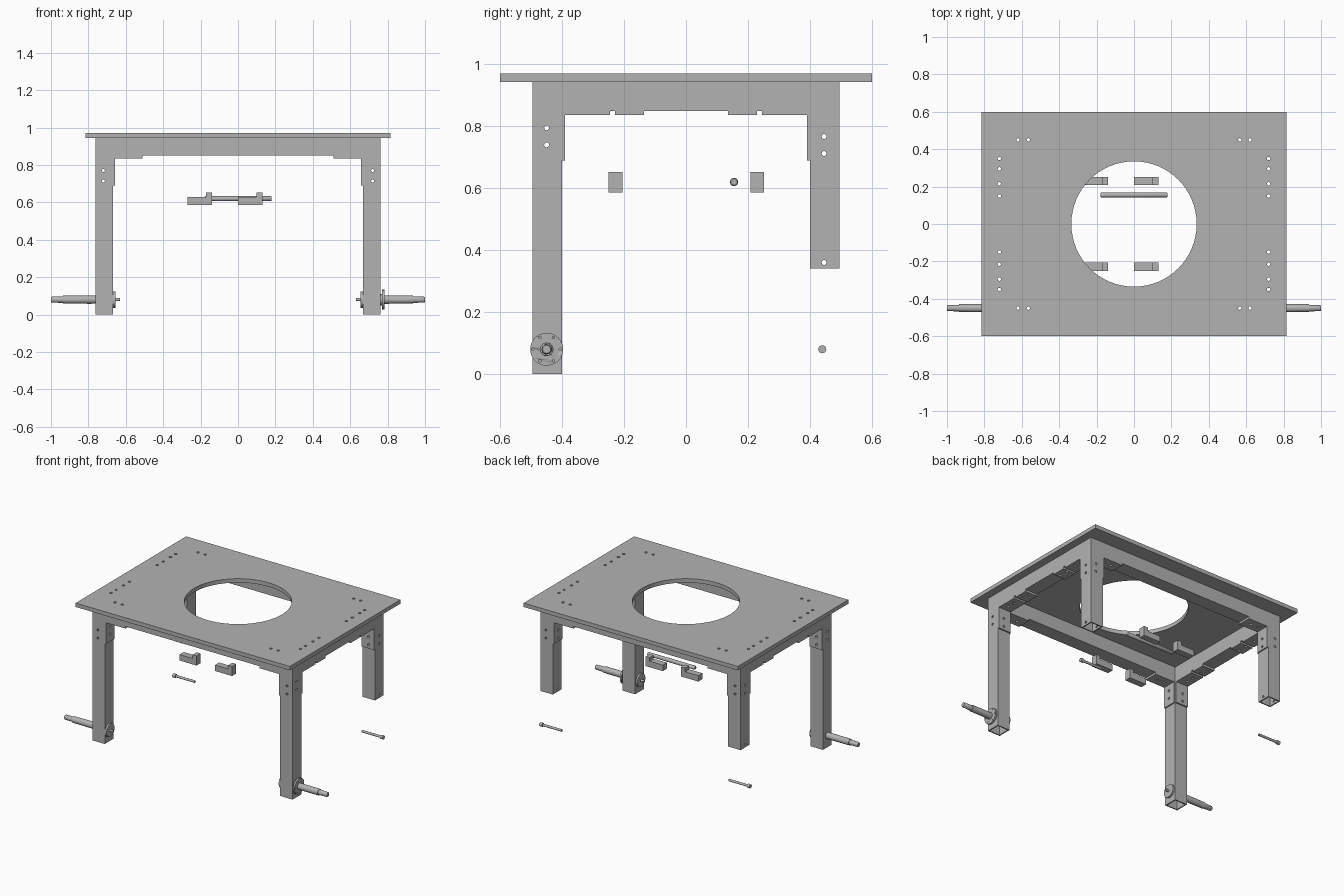
import bpy, bmesh, math
from mathutils import Matrix, Vector

cube = bpy.data.objects.get("Cube")
if cube:
    bpy.data.objects.remove(cube, do_unlink=True)

GREY = (0.45, 0.45, 0.45, 1)
steel = bpy.data.materials.new("plain grey")
steel.use_nodes = True
steel.diffuse_color = GREY
steel.node_tree.nodes["Principled BSDF"].inputs["Base Color"].default_value = GREY

AXES = {"x": Matrix.Rotation(math.pi / 2, 4, "Y"),
        "y": Matrix.Rotation(math.pi / 2, 4, "X"),
        "z": Matrix.Identity(4)}


def finish(name, bm, smooth=False):
    bmesh.ops.recalc_face_normals(bm, faces=bm.faces)
    mesh = bpy.data.meshes.new(name)
    bm.to_mesh(mesh)
    bm.free()
    mesh.materials.append(steel)
    ob = bpy.data.objects.new(name, mesh)
    bpy.context.collection.objects.link(ob)
    if smooth:
        activate(ob)
        bpy.ops.object.shade_smooth_by_angle(angle=math.radians(35))
    return ob


def activate(ob):
    bpy.ops.object.select_all(action="DESELECT")
    ob.select_set(True)
    bpy.context.view_layer.objects.active = ob


def box(name, xs, ys, zs):
    """Box from its three ranges."""
    bm = bmesh.new()
    ranges = [sorted(r) for r in (xs, ys, zs)]
    size = [b - a for a, b in ranges]
    mid = Vector([(a + b) / 2 for a, b in ranges])
    bmesh.ops.create_cube(bm, size=1, matrix=Matrix.Translation(mid) @ Matrix.Diagonal((*size, 1)))
    return finish(name, bm)


def rods(name, axis, radius, length, centres, segments=16):
    """One mesh holding a cylinder at each centre."""
    bm = bmesh.new()
    for c in centres:
        bmesh.ops.create_cone(bm, cap_ends=True, segments=segments, radius1=radius, radius2=radius,
                              depth=length, matrix=Matrix.Translation(c) @ AXES[axis])
    return finish(name, bm, True)


def turned(name, steps, y, z, side, segments=32):
    """Solid turned about an x axis line from (x, radius) steps."""
    bm = bmesh.new()
    rings = []
    for x, r in steps:
        rings.append([bm.verts.new((side * x, y + r * math.cos(a), z + r * math.sin(a)))
                      for a in (2 * math.pi * i / segments for i in range(segments))])
    for a, b in zip(rings, rings[1:]):
        for i in range(segments):
            j = (i + 1) % segments
            bm.faces.new((a[i], a[j], b[j], b[i]))
    bm.faces.new(rings[0])
    bm.faces.new(rings[-1])
    return finish(name, bm, True)


def cut(ob, *cutters):
    activate(ob)
    for c in cutters:
        mod = ob.modifiers.new("cut", "BOOLEAN")
        mod.operation, mod.solver, mod.object = "DIFFERENCE", "EXACT", c
        bpy.ops.object.modifier_apply(modifier=mod.name)


SIDES = (1, -1)
TOP, RAIL = 0.943, 0.85
IN, OUT = 0.667, 0.762      # leg faces in x
NEAR, FAR = 0.40, 0.495     # leg faces in y
WALL = 0.008

# Drill patterns shared by several parts
side_bolts = [(s * 0.72, t * y, 0.9) for s in SIDES for t in SIDES for y in (0.15, 0.215, 0.295, 0.35)]
end_bolts = [(s * x, t * 0.45, 0.9) for s in SIDES for t in SIDES for x in (0.565, 0.62)]
drill_z = rods("top_drill", "z", 0.009, 0.4, side_bolts + end_bolts)
drill_x = rods("side_drill", "x", 0.008, 2,
               [(0, -0.45, z) for z in (0.74, 0.795)] + [(0, 0.446, z) for z in (0.36, 0.712, 0.767)])
drill_y = rods("front_drill", "y", 0.008, 2, [(s * 0.72, 0, z) for s in SIDES for z in (0.715, 0.77)])
bore = rods("opening_cutter", "z", 0.335, 0.4, [(0, 0, 0.95)], 64)
cutters = [drill_z, drill_x, drill_y, bore]

# Table top with round opening and bolt holes
top = box("table_top", (-0.815, 0.815), (-0.6, 0.6), (TOP, 0.97))
cut(top, bore, drill_z)

# Legs: square tubes, the rear pair shorter
for s in SIDES:
    hand = "left" if s > 0 else "right"
    for t, end, foot in ((-1, "front", 0), (1, "rear", 0.34)):
        label = end + "_" + hand
        leg = box(label + "_leg", (s * IN, s * OUT), (t * NEAR, t * FAR), (foot, TOP))
        core = box("leg_core", (s * (IN + WALL), s * (OUT - WALL)),
                   (t * (NEAR + WALL), t * (FAR - WALL)), (foot - 0.1, TOP - WALL))
        cutters.append(core)
        cut(leg, core, drill_x, drill_y)

        # Angle brackets joining each leg to both rails
        low, under = 0.69, RAIL - 0.014
        plates = [
            box(label + "_bracket_inner_plate", (s * 0.658, s * IN), (t * NEAR, t * FAR), (low, RAIL)),
            box(label + "_bracket_side_plate", (s * IN, s * OUT), (t * 0.39, t * NEAR), (low, RAIL)),
            box(label + "_bracket_end_foot", (s * 0.51, s * 0.658), (t * NEAR, t * FAR), (under, RAIL)),
            box(label + "_bracket_side_foot", (s * IN, s * OUT), (t * 0.245, t * 0.39), (under, RAIL)),
            box(label + "_rail_pad", (s * IN, s * OUT), (t * 0.135, t * 0.23), (under, RAIL))]
        for p, drill in zip(plates, (drill_x, drill_y, drill_z, drill_z, drill_z)):
            cut(p, drill)

    # Side rails
    rail = box(hand + "_side_rail", (s * IN, s * OUT), (-NEAR, NEAR), (RAIL, TOP))
    cut(rail, drill_z)

    # Wheel axles through the front legs
    y, z = -0.45, 0.08
    turned(hand + "_axle", [(0.632, 0.008), (0.655, 0.008), (0.655, 0.02), (0.79, 0.022),
                            (0.935, 0.021), (0.935, 0.017), (0.995, 0.016), (1.0, 0.013)], y, z, s)
    turned(hand + "_axle_inner_washer", [(0.655, 0.044), (IN, 0.044)], y, z, s)

    # Loose rear pins with heads on the outer end
    turned(hand + "_rear_pin", [(0.635, 0.008), (0.78, 0.008), (0.78, 0.013), (0.8, 0.013)],
           0.44, 0.08, s, 20)

# Outer hub flange with bolt circle
flange = turned("left_axle_flange", [(OUT, 0.03), (0.77, 0.03), (0.77, 0.053), (0.782, 0.053)], -0.45, 0.08, 1, 40)
circle = [(0.775, -0.45 + 0.044 * math.cos(i * math.pi / 3), 0.08 + 0.044 * math.sin(i * math.pi / 3))
          for i in range(6)]
flange_drill = rods("flange_drill", "x", 0.004, 0.03, circle, 10)
cutters.append(flange_drill)
cut(flange, flange_drill)

# Front and rear rails
for t, end in ((-1, "front"), (1, "rear")):
    rail = box(end + "_rail", (-IN, IN), (t * NEAR, t * FAR), (RAIL, TOP))
    cut(rail, drill_z)

# Stepped support blocks hanging below the opening
for x, hand in ((-0.27, "right"), (0, "left")):
    for ys, end in (((-0.25, -0.205), "front"), ((0.208, 0.252), "rear")):
        bm = bmesh.new()
        outline = [(0, 0.587), (0.13, 0.587), (0.13, 0.653), (0.1, 0.653), (0.1, 0.628), (0, 0.628)]
        face = bm.faces.new([bm.verts.new((x + px, ys[0], pz)) for px, pz in outline])
        grown = bmesh.ops.extrude_face_region(bm, geom=[face])["geom"]
        bmesh.ops.translate(bm, vec=(0, ys[1] - ys[0], 0),
                            verts=[v for v in grown if isinstance(v, bmesh.types.BMVert)])
        finish(end + "_" + hand + "_stepped_block", bm)

# Cross shaft between the blocks
turned("cross_shaft", [(-0.18, 0.01), (-0.175, 0.013), (0.175, 0.013), (0.18, 0.01)], 0.155, 0.62, 1, 24)

for c in cutters:
    bpy.data.objects.remove(c, do_unlink=True)
